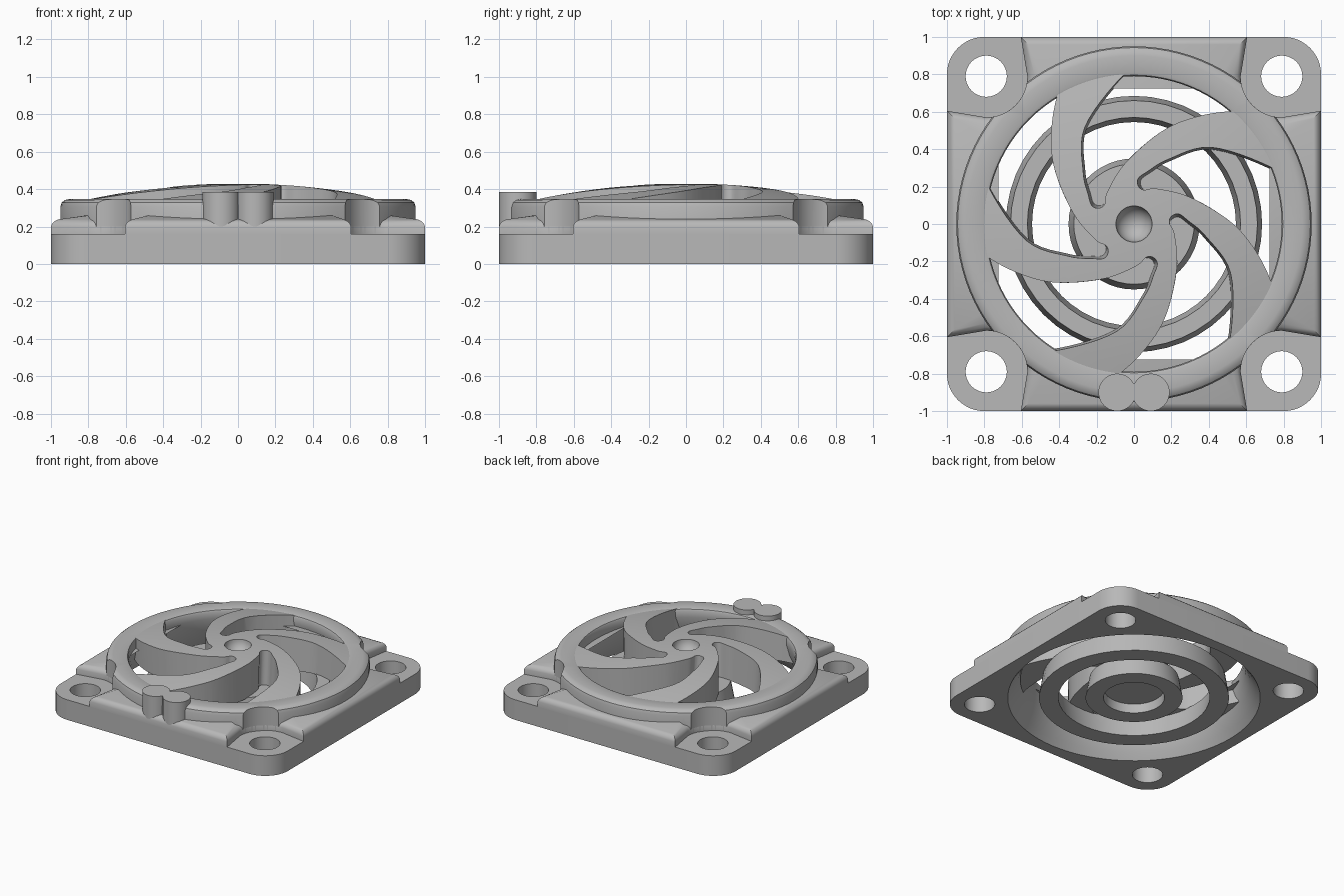
import bpy, bmesh
from math import sin, cos, pi, radians
from mathutils import Vector
from mathutils.geometry import interpolate_bezier

default = bpy.data.objects.get("Cube")
if default:
    bpy.data.objects.remove(default)

grey = bpy.data.materials.new("matte_grey")
grey.use_nodes = True
tint = (0.48, 0.48, 0.48, 1)
grey.diffuse_color = tint
grey.node_tree.nodes["Principled BSDF"].inputs["Base Color"].default_value = tint


def make(name, bm):
    """Turn a bmesh into a grey object."""
    bmesh.ops.remove_doubles(bm, verts=bm.verts, dist=1e-5)
    bmesh.ops.recalc_face_normals(bm, faces=bm.faces)
    mesh = bpy.data.meshes.new(name)
    bm.to_mesh(mesh)
    bm.free()
    mesh.materials.append(grey)
    ob = bpy.data.objects.new(name, mesh)
    bpy.context.collection.objects.link(ob)
    return ob


def loft(name, loops, caps=True, closed=False):
    """Skin a stack of loops that all have the same number of points."""
    bm = bmesh.new()
    rows = [[bm.verts.new(p) for p in loop] for loop in loops]
    pairs = list(zip(rows, rows[1:]))
    if closed:
        pairs.append((rows[-1], rows[0]))
    for a, b in pairs:
        n = len(a)
        for i in range(n):
            j = (i + 1) % n
            bm.faces.new((a[i], a[j], b[j], b[i]))
    if caps:
        bm.faces.new(rows[0])
        bm.faces.new(rows[-1])
    return make(name, bm)


def circle(r, z, n=96, x=0, y=0):
    return [(x + r * cos(2 * pi * i / n), y + r * sin(2 * pi * i / n), z) for i in range(n)]


def lathe(name, profile, n=96):
    """Closed profile of (radius, height) turned about the z axis."""
    return loft(name, [circle(r, z, n) for r, z in profile], caps=False, closed=True)


def cylinder(name, r, z0, z1, x=0, y=0, n=64):
    return loft(name, [circle(r, z0, n, x, y), circle(r, z1, n, x, y)])


def cut(target, cutters):
    """Subtract solids from the target, then drop them."""
    bpy.context.view_layer.objects.active = target
    for c in cutters:
        c.hide_render = True
        mod = target.modifiers.new("cut", 'BOOLEAN')
        mod.operation, mod.solver, mod.object = 'DIFFERENCE', 'EXACT', c
        bpy.ops.object.modifier_apply(modifier=mod.name)
        bpy.data.objects.remove(c)


def polar(r, deg, z=0.0):
    return Vector((r * cos(radians(deg)), r * sin(radians(deg)), z))


def smooth_path(pts, steps=7):
    """Smooth curve through the points."""
    out = []
    ext = [pts[0] * 2 - pts[1]] + pts + [pts[-1] * 2 - pts[-2]]
    for a, b, c, d in zip(ext, ext[1:], ext[2:], ext[3:]):
        out += interpolate_bezier(b, b + (c - a) / 6, c - (d - b) / 6, c, steps)[:-1]
    return out + [pts[-1]]


BOLT = 0.79
corners = [(sx * BOLT, sy * BOLT) for sx in (-1, 1) for sy in (-1, 1)]

# Square mounting plate with rounded corners and bolt holes
def rounded_square(z, h=1.0, r=0.2, n=12):
    pts = []
    for q in range(4):
        mid = Vector((h - r, h - r, z))
        for i in range(n + 1):
            p = mid + polar(r, 90 * i / n)
            pts.append((p.x * cos(q * pi / 2) - p.y * sin(q * pi / 2),
                        p.x * sin(q * pi / 2) + p.y * cos(q * pi / 2), z))
    return pts


plate = loft("mounting_plate", [rounded_square(0), rounded_square(0.16)])
cut(plate, [cylinder("bore", 0.91, -0.1, 0.3, n=96)])
cut(plate, [cylinder("bolt_hole", 0.11, -0.1, 0.3, x, y) for x, y in corners])

# Raised shoulder between the bolt pads, sloping up towards the rim
def shoulder_outline(off, z, n=12):
    h, pad = 1 - off, 0.22 + off
    quarter = [Vector((h, 0.605 - off, z))]
    for i in range(n + 1):
        quarter.append(Vector((BOLT, BOLT, z)) + polar(pad, 270 - 90 * i / n))
    quarter.append(Vector((0.605 - off, h, z)))
    return [(p.x * cos(q) - p.y * sin(q), p.x * sin(q) + p.y * cos(q), z)
            for q in (0, pi / 2, pi, 3 * pi / 2) for p in quarter]


levels = [shoulder_outline(o, z) for o, z in
          ((0, 0.155), (0, 0.2), (0.006, 0.215), (0.018, 0.228), (0.04, 0.238))]
inner = []
for x, y, z in levels[-1]:
    p = Vector((x, y, 0)).normalized() * 0.84
    inner.append((p.x, p.y, 0.272))
shoulder = loft("shoulder", levels + [inner], caps=False)

# Round rim with a flared bore, notched at the bolt pads
rim = lathe("rim", [(0.91, 0), (0.875, 0.05), (0.835, 0.12), (0.805, 0.2), (0.79, 0.28),
                    (0.79, 0.33), (0.796, 0.342), (0.81, 0.347), (0.90, 0.347),
                    (0.925, 0.342), (0.943, 0.328), (0.95, 0.305), (0.95, 0.1), (0.93, 0.04)])
cut(rim, [cylinder("pad_notch", 0.22, 0.158, 0.5, x, y) for x, y in corners])

# Domed grille: a disc with five swirling openings
dome = [(0.82 * i / 12, 0.43 - 0.083 * (i / 12 * 0.82 / 0.79) ** 2) for i in range(13)]
grille = lathe("swirl_grille", dome + [(0.82, 0.15), (0, 0.15)])


def opening(turn):
    trailing = [polar(r, a) for r, a in
                ((0.95, -106), (0.8, -95), (0.65, -83), (0.51, -70), (0.33, -46), (0.225, -15))]
    tip = [polar(0.19, 1), polar(0.205, 11), polar(0.245, 12)]
    leading = [polar(r, a) for r, a in ((0.29, 3), (0.39, -10), (0.58, -27), (0.79, -49), (0.95, -62))]
    path = smooth_path(trailing + tip + leading)
    mid = sum(path, Vector()) / len(path)
    loops = []
    for z, s in ((0.1, 0.95), (0.5, 1.02)):
        loop = []
        for p in path:
            q = mid + (p - mid) * s
            c, k = cos(turn), sin(turn)
            loop.append((q.x * c - q.y * k, q.x * k + q.y * c, z))
        loops.append(loop)
    return loft("opening", loops)


cut(grille, [opening(2 * pi * i / 5) for i in range(5)])

# Round dimple in the middle of the hub
bm = bmesh.new()
bmesh.ops.create_uvsphere(bm, u_segments=32, v_segments=16, radius=0.097)
bmesh.ops.translate(bm, verts=bm.verts, vec=(0, 0, 0.43))
cut(grille, [make("dimple", bm)])

# Tapered guard rings under the grille, the inner one closed by a recessed disc
outer_ring = lathe("outer_guard_ring", [(0.545, 0), (0.685, 0), (0.66, 0.155), (0.57, 0.155)], 48)
inner_ring = lathe("inner_guard_ring", [(0, 0.07), (0.215, 0.07), (0.22, 0), (0.35, 0),
                                        (0.322, 0.155), (0, 0.155)], 48)

# Twin round posts on the front edge
posts = [cylinder(name, 0.1, 0.2, 0.385, x, -0.9)
         for name, x in (("right_post", -0.09), ("left_post", 0.09))]

# Smooth the curved walls and keep the edges crisp
bpy.ops.object.select_all(action='DESELECT')
for ob in [plate, shoulder, rim, grille, outer_ring, inner_ring] + posts:
    ob.select_set(True)
    bpy.context.view_layer.objects.active = ob
bpy.ops.object.shade_smooth_by_angle(angle=radians(32))
